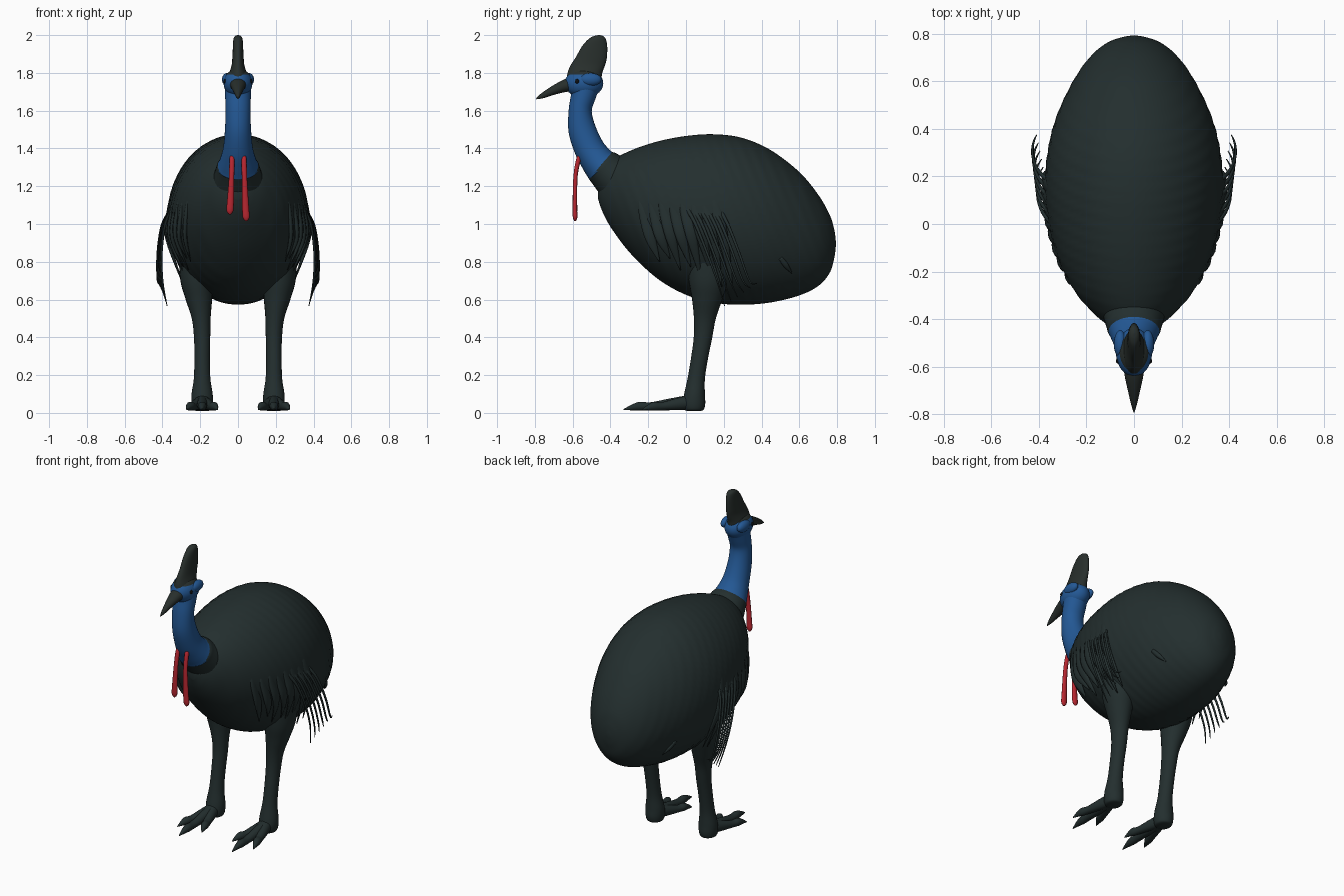
import bpy, bmesh, math
from mathutils import Vector


def material(name, rgb):
    m = bpy.data.materials.new(name)
    m.diffuse_color = (*rgb, 1)
    return m


PLUMAGE = material("dark_plumage", (0.017, 0.028, 0.028))
HORN = material("dark_horn", (0.021, 0.028, 0.025))
BLUE = material("blue_skin", (0.017, 0.098, 0.30))
RED = material("red_skin", (0.48, 0.020, 0.030))
BLACK = material("black_eye", (0.004, 0.005, 0.006))


def finish(name, bm, *mats):
    bmesh.ops.recalc_face_normals(bm, faces=bm.faces)
    me = bpy.data.meshes.new(name)
    bm.to_mesh(me)
    bm.free()
    ob = bpy.data.objects.new(name, me)
    bpy.context.collection.objects.link(ob)
    for m in mats:
        me.materials.append(m)
    for p in me.polygons:
        p.use_smooth = True
    return ob


def spline(st, steps):
    """Smooth interpolation through all stations."""
    out = []
    for i in range(len(st) - 1):
        a, b, c, d = st[max(i - 1, 0)], st[i], st[i + 1], st[min(i + 2, len(st) - 1)]
        for k in range(steps):
            t = k / steps
            out.append([0.5 * (2 * q + (r - p) * t + (2 * p - 5 * q + 4 * r - s) * t * t
                               + (3 * q - p - 3 * r + s) * t ** 3)
                        for p, q, r, s in zip(a, b, c, d)])
    return out + [list(st[-1])]


def loft(name, stations, mat, seg=20, steps=5, axis=None, ripple=None):
    """Closed skin over stations (x, y, z, side radius, other radius)."""
    st = spline(stations, steps)
    cs = [Vector(s[:3]) for s in st]
    bm = bmesh.new()
    rings = []
    for i, s in enumerate(st):
        t = Vector(axis) if axis else (cs[min(i + 1, len(st) - 1)] - cs[max(i - 1, 0)]).normalized()
        n = t.cross(Vector((1, 0, 0))).normalized()
        side = n.cross(t).normalized()
        ring = []
        for k in range(seg):
            a = 2 * math.pi * k / seg
            off = side * math.cos(a) * max(s[3], .001) + n * math.sin(a) * max(s[4], .001)
            if ripple:
                off *= ripple(cs[i] + off)
            ring.append(bm.verts.new(cs[i] + off))
        rings.append(ring)
    for r0, r1 in zip(rings, rings[1:]):
        for k in range(seg):
            j = (k + 1) % seg
            bm.faces.new((r0[k], r0[j], r1[j], r1[k]))
    for r, c in ((rings[0], cs[0]), (rings[-1], cs[-1])):
        v = bm.verts.new(c)
        for k in range(seg):
            bm.faces.new((r[k], r[(k + 1) % seg], v))
    return finish(name, bm, mat)


def ball(name, loc, rad, *mats, seg=32):
    bm = bmesh.new()
    bmesh.ops.create_uvsphere(bm, u_segments=seg, v_segments=seg // 2, radius=1)
    for v in bm.verts:
        v.co = Vector(loc) + Vector(a * b for a, b in zip(v.co, rad))
    return finish(name, bm, *mats)


# Body: egg-shaped sections (y, top, bottom, half width), with swept feather ripples
BODY = [(-.465, 1.20, 1.13, .025), (-.44, 1.265, 1.06, .085), (-.39, 1.335, .97, .155),
        (-.29, 1.39, .84, .245), (-.15, 1.437, .71, .318), (0, 1.466, .625, .358),
        (.15, 1.475, .583, .374), (.30, 1.455, .573, .364), (.45, 1.39, .585, .327),
        (.60, 1.275, .622, .257), (.70, 1.155, .672, .188), (.76, 1.05, .74, .118),
        (.785, .97, .82, .055), (.793, .91, .88, .012)]


def ripple(p):
    fade = min(1, abs(p.x) / .25)
    return 1 + .005 * fade * math.sin(2 * math.pi * (p.y + .4 * p.z) / .06)


loft("body", [(0, y, (t + b) / 2, w, (t - b) / 2) for y, t, b, w in BODY],
     PLUMAGE, seg=80, steps=8, axis=(0, 1, 0), ripple=ripple)


def body_x(y, z):
    """Half width of the body at a given y and z."""
    for a, b in zip(BODY, BODY[1:]):
        if a[0] <= y <= b[0]:
            f = (y - a[0]) / (b[0] - a[0])
            t, bot, w = [p + (q - p) * f for p, q in zip(a[1:], b[1:])]
            u = (z - (t + bot) / 2) / ((t - bot) / 2)
            return w * math.sqrt(max(0, 1 - u * u))
    return 0


# Neck: dark collar and blue curved neck
loft("neck_collar", [(0, -.485, 1.355, .06, .06), (0, -.45, 1.315, .106, .094),
                     (0, -.42, 1.285, .118, .105), (0, -.35, 1.22, .14, .125)], PLUMAGE, 32)
loft("neck", [(0, -.525, 1.75, .068, .075), (0, -.543, 1.68, .068, .066),
              (0, -.56, 1.60, .066, .061), (0, -.55, 1.50, .069, .073),
              (0, -.512, 1.40, .079, .08), (0, -.47, 1.335, .097, .088),
              (0, -.441, 1.302, .112, .098)], BLUE, 32)

# Head: blue below, horn-coloured crown on top
head = ball("head", (0, -.54, 1.745), (.076, .102, .078), BLUE, HORN, seg=48)
for p in head.data.polygons:
    p.material_index = int(p.center.z > 1.79)

# Casque: tall thin crest
loft("casque", [(0, -.54, 1.765, .058, .092), (0, -.535, 1.80, .046, .092),
                (0, -.520, 1.84, .034, .091), (0, -.502, 1.88, .030, .083),
                (0, -.484, 1.94, .027, .067), (0, -.470, 1.98, .024, .045),
                (0, -.463, 1.995, .016, .024), (0, -.46, 2.0, .002, .003)],
     HORN, 28, axis=(0, 0, 1))

# Beak
loft("beak", [(0, -.59, 1.74, .045, .042), (0, -.635, 1.733, .040, .034),
              (0, -.70, 1.708, .026, .024), (0, -.76, 1.679, .012, .014),
              (0, -.792, 1.663, .002, .003)], HORN, 20)

for s, tag in ((-1, "left_"), (1, "right_")):
    # Brow bulges and eyes
    ball(tag + "cheek", (s * .058, -.505, 1.765), (.027, .058, .034), BLUE, seg=20)
    ball(tag + "eye", (s * .069, -.576, 1.755), (.007, .012, .012), BLACK, seg=16)

    # Wattles hanging from the throat
    low = 1.035 if s < 0 else 1.0
    low += .015
    loft(tag + "wattle", [(s * .03, -.555, 1.365, .006, .006), (s * .032, -.568, 1.345, .013, .012),
                          (s * .034, -.585, 1.25, .014, .011), (s * .04, -.588, low + .07, .018, .012),
                          (s * .043, -.587, low + .02, .018, .012), (s * .043, -.587, low, .004, .004)],
         RED, 16)

    # Legs
    x = s * .19
    loft(tag + "leg", [(s * .215, .13, .85, .10, .13), (s * .217, .12, .70, .088, .105),
                       (s * .207, .112, .60, .070, .080), (s * .195, .10, .50, .050, .058),
                       (x, .09, .40, .043, .049), (x, .07, .28, .041, .045),
                       (x, .054, .18, .044, .046), (x, .045, .10, .056, .055),
                       (x, .042, .05, .056, .060), (x, .042, .018, .048, .052),
                       (x, .042, .01, .03, .035)], PLUMAGE, 24, axis=(0, 0, 1))
    # Three forward toes with tapering claws
    for toe, dx, tip in (("inner", -.082, -.215), ("middle", 0, -.33), ("outer", .082, -.23)):
        px = lambda f: x + s * dx * f
        py = lambda f: .03 + (tip - .03) * f
        loft(tag + toe + "_toe", [(px(0), py(0), .058, .034, .04), (px(.3), py(.3), .046, .030, .032),
                                  (px(.6), py(.6), .035, .024, .022), (px(.76), py(.76), .035, .023, .024),
                                  (px(.88), py(.88), .028, .014, .015), (px(1), py(1), .017, .002, .003)],
             PLUMAGE, 14)

    # Flank feathers draped over the side
    for i in range(8):
        y0 = -.24 + .055 * i
        y1 = y0 + .10
        tip_z = .80 - .022 * i + .04 * (i % 2)
        xa, xm = body_x(y0, 1.15), body_x(y0 + .05, .95)
        xt = max(body_x(y1, tip_z) + .01, .25 + .006 * i)
        loft(f"{tag}flank_feather_{i + 1}",
             [(s * (xa - .015), y0, 1.17, .006, .012), (s * (xa + .004), y0 + .015, 1.08, .012, .03),
              (s * (xm + .008), y0 + .05, .93, .012, .030), (s * xt, y1, tip_z, .002, .003)],
             PLUMAGE, 10)

    # Long bare wing quills curving outward
    for i in range(6):
        y0 = .0 + .034 * i
        top, tip = 1.09, .565 + .024 * i
        loft(f"{tag}wing_quill_{i + 1}",
             [(s * .345, y0, top, .008, .012), (s * (.385 + .003 * i), y0 + .05, 1.0, .007, .009),
              (s * (.405 + .004 * i), y0 + .11, .85, .006, .007),
              (s * (.40 + .005 * i), y0 + .165, .70, .005, .005),
              (s * (.375 + .007 * i), y0 + .205, tip, .002, .002)], PLUMAGE, 8)

    # Small loose feather toward the tail
    loft(tag + "tail_feather", [(s * body_x(.50, .82), .50, .82, .008, .012),
                                (s * (body_x(.53, .78) + .008), .53, .78, .009, .014),
                                (s * (body_x(.56, .74) + .012), .56, .74, .002, .003)], PLUMAGE, 8)
